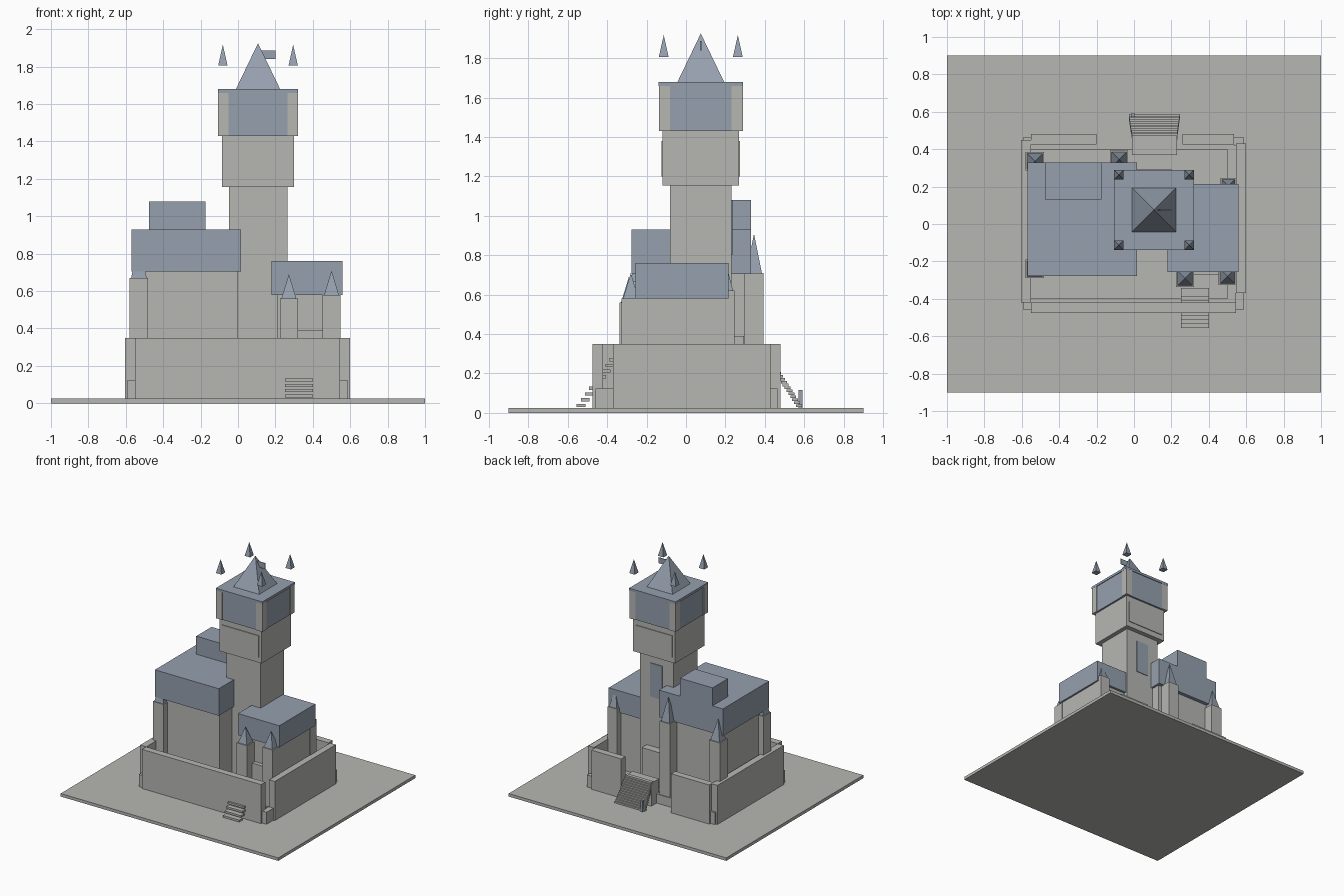
import bpy, bmesh

if "Cube" in bpy.data.objects:
    bpy.data.objects.remove(bpy.data.objects["Cube"])

def material(name, rgb):
    m = bpy.data.materials.new(name)
    m.diffuse_color = (*rgb, 1)
    m.use_nodes = True
    m.node_tree.nodes["Principled BSDF"].inputs["Base Color"].default_value = m.diffuse_color
    return m

STONE = material("grey stone", (0.47, 0.475, 0.45))
SLATE = material("blue slate", (0.30, 0.35, 0.42))

def finish(name, bm, mat):
    bmesh.ops.recalc_face_normals(bm, faces=bm.faces)
    me = bpy.data.meshes.new(name)
    bm.to_mesh(me)
    bm.free()
    me.materials.append(mat)
    ob = bpy.data.objects.new(name, me)
    bpy.context.collection.objects.link(ob)
    return ob

def box(name, x, y, z, mat=STONE):
    bm = bmesh.new()
    bmesh.ops.create_cube(bm, size=1)
    for v in bm.verts:
        v.co = [r[0] if c < 0 else r[1] for c, r in zip(v.co, (x, y, z))]
    return finish(name, bm, mat)

def spire(name, x, y, r, z0, z1):
    bm = bmesh.new()
    base = [bm.verts.new((x + a * r, y + b * r, z0)) for a, b in ((-1, -1), (1, -1), (1, 1), (-1, 1))]
    tip = bm.verts.new((x, y, z1))
    bm.faces.new(base[::-1])
    for i in range(4):
        bm.faces.new((base[i], base[(i + 1) % 4], tip))
    return finish(name, bm, SLATE)

def turret(name, x, y, r, z0, z1, z2):
    box(name, (x - r, x + r), (y - r, y + r), (z0, z1))
    spire(name + "_spire", x, y, r * 0.83, z1, z2)

G = 0.025   # ground top
C = 0.10    # courtyard top
W = 0.35    # curtain wall top

# Ground and courtyard
box("ground_slab", (-1, 1), (-0.9, 0.9), (0, G))
box("courtyard", (-0.55, 0.5), (-0.40, 0.40), (G, C))

# Curtain walls
box("front_wall", (-0.55, 0.545), (-0.475, -0.42), (G, W))
box("left_wall", (-0.605, -0.55), (-0.42, 0.45), (G, W))
box("right_wall", (0.545, 0.598), (-0.37, 0.43), (G, W))
box("back_wall_left", (-0.55, -0.20), (0.425, 0.48), (G, W))
box("back_wall_right", (0.26, 0.535), (0.425, 0.48), (G, W))
for i, (x, y) in enumerate((((-0.59, -0.55), (-0.46, -0.41)), ((0.54, 0.585), (-0.46, -0.37)),
                            ((-0.59, -0.55), (0.43, 0.465)), ((0.535, 0.585), (0.42, 0.465)))):
    box(f"corner_footing_{i}", x, y, (G, 0.125))

# Front steps passing through the wall
for i in range(9):
    y, z = -0.555 + 0.021 * i, 0.03 + 0.029 * i
    box(f"front_step_{i}", (0.25, 0.40), (y, y + 0.045), (z, z + 0.016))

# Back steps, widening toward the foot
for i in range(13):
    t = i / 12
    y, z = 0.588 - 0.115 * t, 0.03 + 0.18 * t
    box(f"back_step_{i}", (-0.028 + 0.018 * t, 0.245 - 0.015 * t), (y - 0.03, y), (z, z + 0.013))
box("back_landing", (-0.01, 0.23), (0.37, 0.47), (G, 0.215))
box("back_porch", (0.02, 0.20), (0.22, 0.295), (C, 0.39))
box("stair_post", (-0.015, 0.005), (0.572, 0.59), (G, 0.115), SLATE)

# Great hall
box("hall_body", (-0.535, 0.0), (-0.24, 0.30), (C, 0.71))
box("hall_roof", (-0.57, 0.017), (-0.277, 0.33), (0.705, 0.93), SLATE)
box("hall_upper_roof", (-0.475, -0.175), (0.13, 0.33), (0.93, 1.08), SLATE)
turret("hall_front_turret", -0.53, -0.24, 0.05, C, 0.67, 0.86)
turret("hall_back_turret", -0.53, 0.335, 0.05, C, 0.67, 0.84)
turret("hall_mid_turret", -0.08, 0.345, 0.048, C, 0.71, 0.91)

# East wing
box("wing_body", (0.21, 0.545), (-0.235, 0.195), (C, 0.585))
box("wing_roof", (0.18, 0.56), (-0.257, 0.215), (0.58, 0.76), SLATE)
box("wing_porch", (0.32, 0.455), (-0.27, -0.2), (C, 0.39))
turret("wing_front_turret_a", 0.272, -0.29, 0.048, C, 0.56, 0.69)
turret("wing_front_turret_b", 0.50, -0.28, 0.047, C, 0.58, 0.71)
turret("wing_back_turret", 0.505, 0.203, 0.043, C, 0.62, 0.76)

# Great tower
cx, cy = 0.107, 0.075
box("tower_shaft", (-0.048, 0.264), (-0.08, 0.23), (G, 1.16))
box("tower_door", (0.055, 0.165), (0.228, 0.235), (0.80, 1.08), SLATE)
box("tower_gallery", (cx - 0.193, cx + 0.193), (cy - 0.193, cy + 0.193), (1.155, 1.43))
for s in (-1, 1):
    y = cy + s * 0.195
    box("gallery_panel", (cx - 0.17, cx + 0.17), (y - 0.004, y + 0.004), (1.2, 1.38))
box("crown_core", (cx - 0.208, cx + 0.208), (cy - 0.208, cy + 0.208), (1.43, 1.66), SLATE)
box("crown_cap", (cx - 0.214, cx + 0.214), (cy - 0.214, cy + 0.214), (1.66, 1.68), SLATE)
for sx in (-1, 1):
    for sy in (-1, 1):
        px, py = cx + sx * 0.185, cy + sy * 0.185
        box("crown_corner", (px - 0.028, px + 0.028), (py - 0.028, py + 0.028), (1.43, 1.66))
        spire("corner_finial", cx + sx * 0.188, cy + sy * 0.188, 0.025, 1.805, 1.917)
spire("tower_spire", cx, cy, 0.118, 1.68, 1.925)
box("flag", (0.115, 0.2), (cy - 0.003, cy + 0.003), (1.84, 1.887), SLATE)
